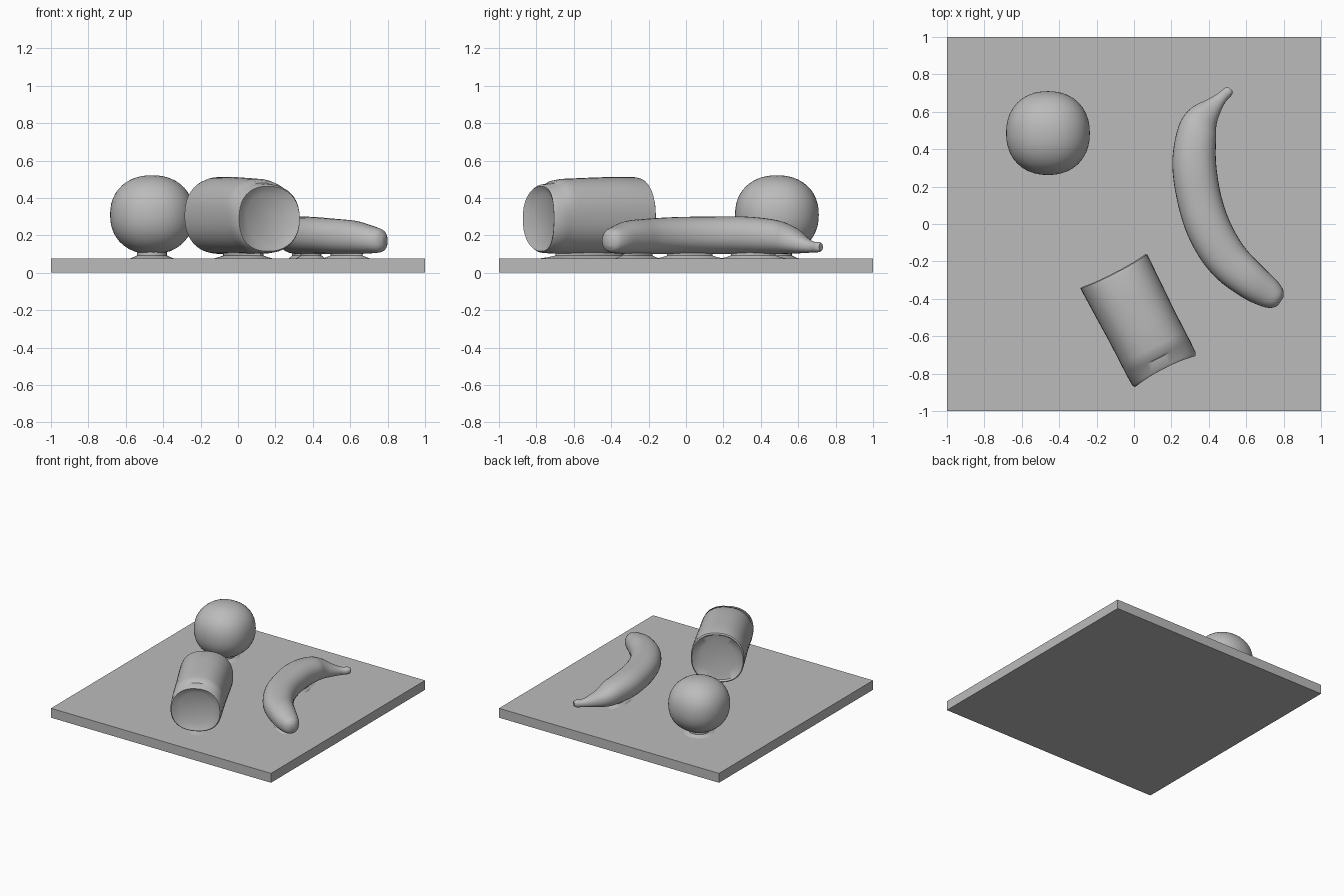
import bpy
import bmesh
from math import sin, cos, pi, atan2, copysign
from mathutils import Vector

if "Cube" in bpy.data.objects:
    bpy.data.objects.remove(bpy.data.objects["Cube"], do_unlink=True)

grey = bpy.data.materials.new("stone grey")
grey.use_nodes = True
colour = (0.5, 0.5, 0.5, 1)
grey.diffuse_color = colour
grey.node_tree.nodes["Principled BSDF"].inputs["Base Color"].default_value = colour


def finish(name, bm, smooth=True):
    bmesh.ops.recalc_face_normals(bm, faces=bm.faces)
    mesh = bpy.data.meshes.new(name)
    bm.to_mesh(mesh)
    bm.free()
    mesh.materials.append(grey)
    obj = bpy.data.objects.new(name, mesh)
    bpy.context.collection.objects.link(obj)
    if smooth:
        bpy.ops.object.select_all(action="DESELECT")
        bpy.context.view_layer.objects.active = obj
        obj.select_set(True)
        bpy.ops.object.shade_smooth_by_angle(angle=0.7)
    return obj


def power(v, n):
    return copysign(abs(v) ** (2 / n), v)


def loft(name, stations, n=2, sides=32):
    """Skin upright rings: (x, y, bottom, top, half width, heading, ear)."""
    bm = bmesh.new()
    rings = []
    for x, y, low, high, w, a, ear in stations:
        ring = []
        for i in range(sides):
            t = 2 * pi * i / sides
            u = power(cos(t), n) * w
            push = ear * cos(t) ** 2
            z = (low + high) / 2 + power(sin(t), n) * (high - low) / 2
            ring.append(bm.verts.new((x - sin(a) * u + cos(a) * push,
                                      y + cos(a) * u + sin(a) * push, z)))
        rings.append(ring)
    for r, s in zip(rings, rings[1:]):
        for i in range(sides):
            j = (i + 1) % sides
            bm.faces.new((r[i], r[j], s[j], s[i]))
    bm.faces.new(rings[0])
    bm.faces.new(rings[-1])
    return finish(name, bm)


def spline(points, steps=5):
    """Catmull-Rom interpolation through rows of numbers."""
    rows = [Vector(p) for p in points]
    out = []
    for k in range(len(rows) - 1):
        b, c = rows[k], rows[k + 1]
        a = rows[k - 1] if k else b
        d = rows[k + 2] if k + 2 < len(rows) else c
        for s in range(steps):
            t = s / steps
            out.append(0.5 * (2 * b + (c - a) * t + (2 * a - 5 * b + 4 * c - d) * t * t
                              + (3 * b - a - 3 * c + d) * t ** 3))
    return out + [rows[-1]]


def contact_foot(name, x, y, length, width, a):
    """Low flared mound joining a fruit or can to the board."""
    bm = bmesh.new()
    rings = []
    for z, grow in ((0.074, 1.25), (0.082, 1.0), (0.092, 0.8), (0.112, 0.8)):
        ring = []
        for i in range(24):
            t = 2 * pi * i / 24
            u, v = cos(t) * length * grow, sin(t) * width * grow
            ring.append(bm.verts.new((x + u * cos(a) - v * sin(a),
                                      y + u * sin(a) + v * cos(a), z)))
        rings.append(ring)
    for r, s in zip(rings, rings[1:]):
        for i in range(24):
            j = (i + 1) % 24
            bm.faces.new((r[i], r[j], s[j], s[i]))
    bm.faces.new(rings[0])
    bm.faces.new(rings[-1])
    finish(name, bm)


# Board
bm = bmesh.new()
bmesh.ops.create_cube(bm, size=1)
for v in bm.verts:
    v.co = (v.co.x * 2, v.co.y * 2, (v.co.z + 0.5) * 0.077)
finish("board", bm, smooth=False)

# Round fruit, very slightly boxy
bm = bmesh.new()
bmesh.ops.create_icosphere(bm, subdivisions=4, radius=1)
for v in bm.verts:
    d = v.co.normalized()
    d /= sum(abs(c) ** 2.2 for c in d) ** (1 / 2.2)
    v.co = (-0.46 + d.x * 0.224, 0.486 + d.y * 0.224, 0.31 + d.z * 0.211)
finish("round_fruit", bm)
contact_foot("round_fruit_foot", -0.46, 0.486, 0.1, 0.1, 0)

# Can lying on its side: distance along axis, bottom, top, half width, ear
heading = atan2(-0.525, 0.27)
can_profile = [
    (-0.265, 0.17, 0.43, 0.13, 0), (-0.275, 0.12, 0.485, 0.185, -0.015),
    (-0.29, 0.11, 0.495, 0.193, -0.012), (-0.285, 0.102, 0.507, 0.2, -0.012),
    (-0.26, 0.1, 0.512, 0.2, 0), (-0.12, 0.1, 0.512, 0.197, 0),
    (0.03, 0.1, 0.507, 0.193, 0), (0.16, 0.1, 0.502, 0.193, 0),
    (0.215, 0.102, 0.492, 0.193, 0), (0.225, 0.102, 0.48, 0.193, 0),
    (0.275, 0.106, 0.472, 0.191, 0.014), (0.288, 0.115, 0.462, 0.182, 0.017),
    (0.282, 0.13, 0.45, 0.165, 0.015), (0.268, 0.17, 0.42, 0.12, 0),
]
loft("can", [(0.028 + cos(heading) * d, -0.518 + sin(heading) * d, low, high, w, heading, ear)
             for d, low, high, w, ear in can_profile], n=2.3, sides=40)
contact_foot("can_foot", 0.028, -0.518, 0.25, 0.08, heading)

# Banana: x, y, bottom, top, half width, from stem to tip
banana = spline([
    (0.515, 0.722, 0.118, 0.158, 0.016), (0.503, 0.708, 0.11, 0.165, 0.027),
    (0.468, 0.675, 0.108, 0.168, 0.031), (0.425, 0.63, 0.105, 0.195, 0.05),
    (0.365, 0.56, 0.102, 0.25, 0.088), (0.335, 0.48, 0.1, 0.282, 0.106),
    (0.322, 0.32, 0.1, 0.3, 0.117), (0.35, 0.13, 0.1, 0.3, 0.118),
    (0.407, -0.04, 0.1, 0.298, 0.118), (0.5, -0.19, 0.1, 0.29, 0.113),
    (0.62, -0.3, 0.1, 0.278, 0.1), (0.715, -0.367, 0.104, 0.25, 0.082),
    (0.765, -0.4, 0.112, 0.23, 0.058), (0.785, -0.413, 0.14, 0.2, 0.025),
])
rings = []
for k, p in enumerate(banana):
    back, ahead = banana[max(k - 1, 0)], banana[min(k + 1, len(banana) - 1)]
    rings.append((*p, atan2(ahead[1] - back[1], ahead[0] - back[0]), 0))
loft("banana", rings, n=2.2)

# Banana contact mounds follow the bend
for k, (x, y, length, a) in enumerate(((0.33, 0.36, 0.15, -1.5), (0.39, 0.02, 0.16, -1.25),
                                       (0.58, -0.26, 0.14, -0.75))):
    contact_foot("banana_foot_%d" % (k + 1), x, y, length, 0.05, a)
